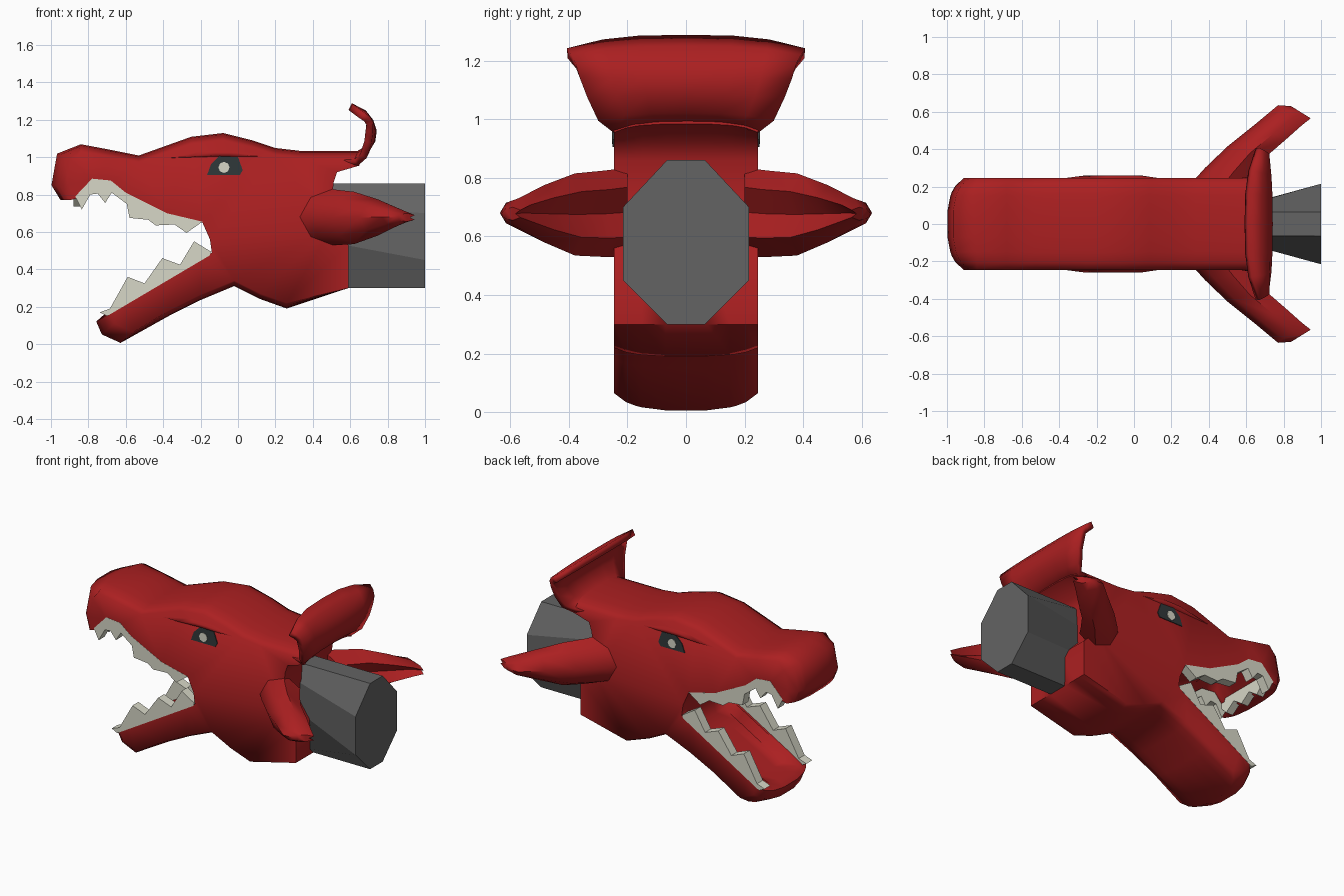
import bpy, bmesh, math

if "Cube" in bpy.data.objects:
    bpy.data.objects.remove(bpy.data.objects["Cube"])


def material(name, rgb):
    m = bpy.data.materials.new(name)
    m.diffuse_color = (*rgb, 1)
    m.use_nodes = True
    m.node_tree.nodes["Principled BSDF"].inputs["Base Color"].default_value = m.diffuse_color
    return m


RED = material("red_hide", (0.41, 0.014, 0.015))
GREY = material("grey_neck", (0.125, 0.125, 0.125))
BONE = material("bone", (0.68, 0.68, 0.57))
DARK = material("dark_eye", (0.03, 0.04, 0.042))


def finish(name, bm, mat, smooth=None):
    bmesh.ops.recalc_face_normals(bm, faces=bm.faces)
    me = bpy.data.meshes.new(name)
    bm.to_mesh(me)
    bm.free()
    me.materials.append(mat)
    ob = bpy.data.objects.new(name, me)
    bpy.context.collection.objects.link(ob)
    if smooth:
        bpy.ops.object.select_all(action='DESELECT')
        ob.select_set(True)
        bpy.context.view_layer.objects.active = ob
        bpy.ops.object.shade_smooth_by_angle(angle=math.radians(smooth))
    return ob


def loft(name, rings, mat, smooth=None):
    """Skin closed rings of equal length and cap both ends."""
    bm = bmesh.new()
    vs = [[bm.verts.new(p) for p in r] for r in rings]
    n = len(vs[0])
    for a, b in zip(vs, vs[1:]):
        for i in range(n):
            j = (i + 1) % n
            bm.faces.new((a[i], a[j], b[j], b[i]))
    caps = [bm.faces.new(vs[0]), bm.faces.new(vs[-1])]
    bm.normal_update()
    bmesh.ops.triangulate(bm, faces=caps, ngon_method='BEAUTY')
    return finish(name, bm, mat, smooth)


def prism(name, pts, y0, y1, mat):
    return loft(name, [[(x, y, z) for x, z in pts] for y in (y0, y1)], mat)


# Head: side profile, groups are treated differently across the width
top = [(-1.0, .85), (-.97, 1.02), (-.84, 1.07), (-.68, 1.04), (-.53, 1.01),
       (-.25, 1.11), (-.08, 1.13), (.08, 1.09), (.2, 1.05), (.33, 1.035), (.64, 1.035)]
back = [(.65, .985), (.53, .92), (.51, .86), (.5, .62), (.59, .53), (.59, .3)]
belly = [(.26, .19), (.12, .24), (-.02, .31), (-.2, .235), (-.37, .15)]
chin = [(-.63, .005), (-.73, .05), (-.76, .12), (-.72, .155)]
floor = [(-.62, .215), (-.3, .4), (-.2, .455)]
throat = [(-.14, .49), (-.15, .56), (-.19, .65)]
palate = [(-.38, .69), (-.6, .8), (-.68, .865), (-.78, .875)]
lip = [(-.86, .78), (-.95, .77)]


def head_ring(y, w, groove):
    r = []
    for x, z in top:
        r.append((x + (.09 * w if x < -.9 else 0), y, z - (.04 * w if z > .9 else 0)))
    r += [(x, y, z - (.03 * w if z > .95 else 0)) for x, z in back]
    r += [(x, y, z + .03 * w) for x, z in belly]
    r += [(x + .07 * w, y, z + (.06 if z < .1 else .04) * w) for x, z in chin]
    r += [(x + .03 * groove, y, z - .06 * groove) for x, z in floor]
    r += [(x, y, z) for x, z in throat]
    r += [(x, y, z + .06 * groove) for x, z in palate]
    r += [(x + (.05 * w if x < -.9 else 0), y, z) for x, z in lip]
    return r


layers = [(.245, 1, 0), (.205, .5, 0), (.17, .28, 0), (.15, .2, 1), (.07, .03, 1)]
rings = [head_ring(-y, w, g) for y, w, g in layers]
rings += [head_ring(y, w, g) for y, w, g in reversed(layers)]
loft("head", rings, RED, 72)

# Swept frill at the back of the skull: x, z, half width, side shift in x and z
path = [(.54, 1.0, .235, 0, -.035), (.63, 1.005, .25, 0, -.035), (.68, 1.035, .3, -.01, -.03),
        (.715, 1.09, .335, -.02, -.01), (.722, 1.14, .36, -.02, 0), (.705, 1.19, .375, 0, -.01),
        (.67, 1.235, .39, .02, -.03), (.6, 1.27, .405, .06, -.045)]
bm = bmesh.new()
grid = []
for x, z, w, dx, dz in path:
    grid.append([bm.verts.new((x + dx * abs(t) ** 3, w * t, z + dz * abs(t) ** 3))
                 for t in (-1, -.7, -.4, 0, .4, .7, 1)])
for a, b in zip(grid, grid[1:]):
    for i in range(6):
        bm.faces.new((a[i], a[i + 1], b[i + 1], b[i]))
frill = finish("frill", bm, RED, 50)
mod = frill.modifiers.new("thickness", 'SOLIDIFY')
mod.thickness = .04
mod.offset = 0

# Ears: outer edge, inner edge, top and bottom height of each station
ear = [((.29, .2), (.59, .2), .835, .53), ((.38, .3), (.63, .26), .825, .53),
       ((.5, .415), (.7, .355), .815, .535), ((.65, .535), (.81, .45), .775, .58),
       ((.77, .635), (.9, .53), .73, .63), ((.84, .63), (.945, .565), .7, .655)]


def ear_ring(o, i, zt, zb, s):
    def at(t, h):
        return (o[0] + (i[0] - o[0]) * t, s * (o[1] + (i[1] - o[1]) * t), zb + (zt - zb) * h)
    return [at(0, .5), at(.2, .85), at(.6, 1), at(1, .78), at(.75, .5),
            at(1, .22), at(.6, 0), at(.2, .15)]


for s, side in ((-1, "near"), (1, "far")):
    loft(side + "_ear", [ear_ring(*e, s) for e in ear], RED, 50)


# Neck: flared eight sided stub
def neck_ring(x, w, lo, hi):
    return [(x, -.065, .86), (x, .065, .86), (x, w, hi), (x, w, lo),
            (x, .065, .3), (x, -.065, .3), (x, -w, lo), (x, -w, hi)]


loft("neck", [neck_ring(.47, .07, .55, .74), neck_ring(1.0, .215, .45, .7)], GREY)

# Zigzag side teeth, rooted slightly inside the gums
lower = [(-.7, .15), (-.74, .17), (-.685, .19), (-.59, .36), (-.5, .325), (-.405, .46),
         (-.31, .425), (-.235, .55), (-.145, .495), (-.15, .475)]
upper = [(-.19, .655), (-.275, .595), (-.34, .64), (-.44, .635), (-.48, .665), (-.58, .675),
         (-.595, .75), (-.675, .81), (-.71, .755), (-.75, .805), (-.79, .8), (-.835, .72),
         (-.87, .79), (-.78, .885), (-.68, .875), (-.6, .81), (-.38, .7)]
# Brow ridge, eye and pupil outlines
brow = [(-.45, .99), (-.13, 1.0), (.01, 1.0), (.2, 1.0), (.02, 1.045), (-.18, 1.045)]
eye = [(-.165, .905), (-.145, .96), (-.1, 1.005), (0, 1.0), (.025, .93), (.01, .905)]
pupil = [(-.075 + .03 * math.cos(a * math.pi / 4), .945 + .03 * math.sin(a * math.pi / 4))
         for a in range(8)]
for s, side in ((-1, "near"), (1, "far")):
    prism(side + "_lower_teeth", lower, s * .185, s * .246, BONE)
    prism(side + "_upper_teeth", upper, s * .185, s * .246, BONE)
    prism(side + "_eye", eye, s * .243, s * .25, DARK)
    prism(side + "_pupil", pupil, s * .244, s * .253, BONE)
    # the brow tapers outwards from the skull
    loft(side + "_brow", [[(x, s * .235, z) for x, z in brow],
                          [(-.1 + (x + .1) * .45, s * .26, 1.015 + (z - 1.015) * .45)
                           for x, z in brow]], RED, 80)

# Front teeth: zigzag row across the upper jaw
ys = [-.19, -.14, -.07, 0, .07, .14, .19]
row = [(y, .735 if i % 2 else .785) for i, y in enumerate(ys)] + [(.19, .86), (-.19, .86)]
loft("upper_front_teeth", [[(x, y, z) for y, z in row] for x in (-.88, -.83)], BONE)
